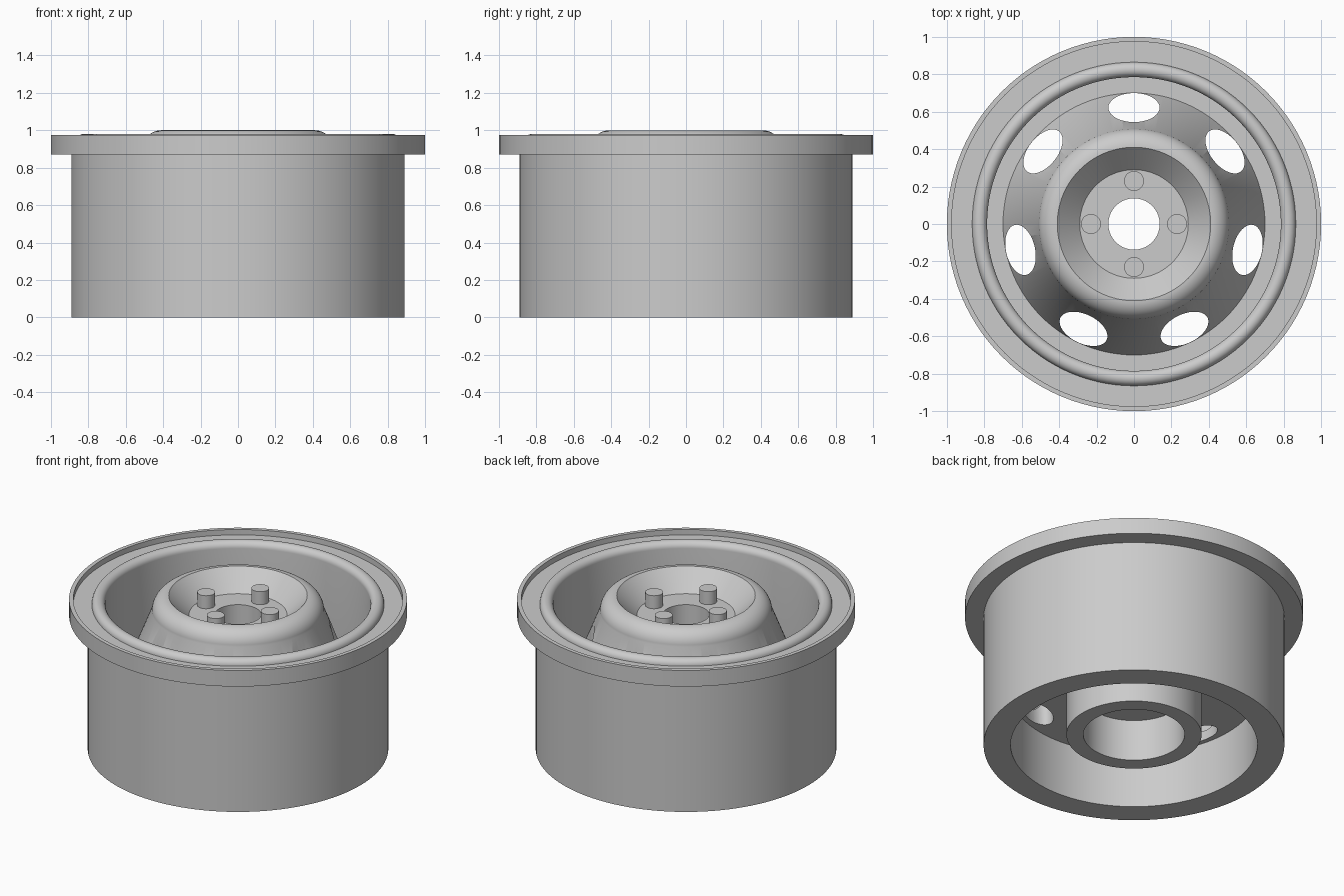
import bpy, bmesh, math
from mathutils import Matrix

if "Cube" in bpy.data.objects:
    bpy.data.objects.remove(bpy.data.objects["Cube"])

SEG = 112
metal = bpy.data.materials.new("grey_metal")
metal.diffuse_color = (0.6, 0.6, 0.6, 1)
metal.use_nodes = True
metal.node_tree.nodes["Principled BSDF"].inputs["Base Color"].default_value = metal.diffuse_color


def add_object(name, bm):
    bmesh.ops.recalc_face_normals(bm, faces=bm.faces)
    mesh = bpy.data.meshes.new(name)
    bm.to_mesh(mesh)
    bm.free()
    mesh.materials.append(metal)
    ob = bpy.data.objects.new(name, mesh)
    bpy.context.collection.objects.link(ob)
    return ob


def select_only(ob):
    bpy.ops.object.select_all(action='DESELECT')
    ob.select_set(True)
    bpy.context.view_layer.objects.active = ob


def smooth(ob):
    select_only(ob)
    bpy.ops.object.shade_smooth_by_angle(angle=math.radians(30))


def arc(cr, cz, radius, start, end, n):
    """Points of a circular arc in the (radius, height) plane."""
    angles = [math.radians(start + (end - start) * i / n) for i in range(n + 1)]
    return [(cr + radius * math.cos(a), cz + radius * math.sin(a)) for a in angles]


def lathe(name, profile):
    """Revolve a closed (radius, height) profile around z."""
    bm = bmesh.new()
    rings = []
    for i in range(SEG):
        a = 2 * math.pi * i / SEG
        rings.append([bm.verts.new((r * math.cos(a), r * math.sin(a), z)) for r, z in profile])
    n = len(profile)
    for i in range(SEG):
        p, q = rings[i], rings[(i + 1) % SEG]
        for j in range(n):
            k = (j + 1) % n
            bm.faces.new((p[j], q[j], q[k], p[k]))
    return add_object(name, bm)


# Rim barrel with outer flange, recessed lip and rounded bead
barrel = lathe("rim_barrel", [
    (0.73, 0), (0.89, 0), (0.89, 0.87), (1.0, 0.87), (1.0, 0.975), (0.975, 0.975), (0.975, 0.94),
    *arc(0.825, 0.94, 0.04, 0, 180, 14),
    (0.785, 0.36), (0.73, 0.36)])

# Wheel disc: flat ring, cone, rounded shoulder, bowl and hub tube
disc = lathe("wheel_disc", [
    (0.785, 0.36), (0.785, 0.42), (0.70, 0.42),
    *arc(0.41, 0.90, 0.10, 0, 90, 12),
    (0.29, 0.875), (0.137, 0.875), (0.137, 0.34),
    (0.30, 0.34), (0.30, 0.07), (0.40, 0.07), (0.40, 0.36)])

# Seven oval vent holes through the disc
bm = bmesh.new()
for i in range(7):
    m = (Matrix.Rotation(2 * math.pi * i / 7, 4, 'Z')
         @ Matrix.Translation((0, 0.622, 0.65))
         @ Matrix.Diagonal((0.137, 0.0775, 1, 1)))
    bmesh.ops.create_cone(bm, cap_ends=True, segments=40, radius1=1, radius2=1,
                          depth=0.9, matrix=m)
cutter = add_object("vent_cutter", bm)
cutter.hide_render = True
mod = disc.modifiers.new("vents", 'BOOLEAN')
mod.operation = 'DIFFERENCE'
mod.solver = 'EXACT'
mod.object = cutter
select_only(disc)
bpy.ops.object.modifier_apply(modifier=mod.name)
bpy.data.objects.remove(cutter, do_unlink=True)

# Four wheel studs
bm = bmesh.new()
for i in range(4):
    a = i * math.pi / 2
    bmesh.ops.create_cone(bm, cap_ends=True, segments=32, radius1=0.053, radius2=0.053, depth=0.09,
                          matrix=Matrix.Translation((0.23 * math.cos(a), 0.23 * math.sin(a), 0.915)))
studs = add_object("wheel_studs", bm)

for ob in (barrel, disc, studs):
    smooth(ob)
